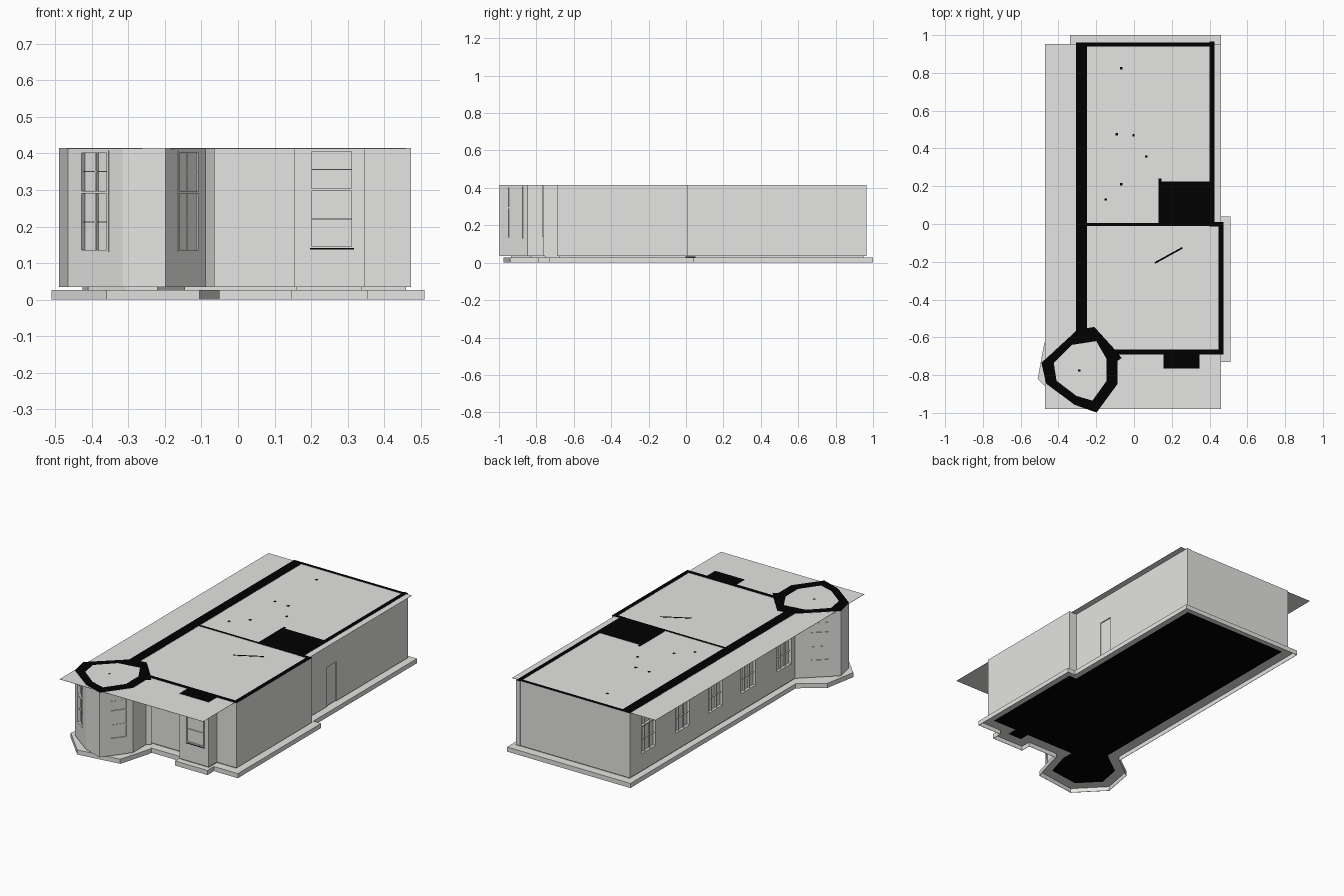
import bpy, bmesh
from math import atan2
from mathutils import Matrix, Vector

if "Cube" in bpy.data.objects:
    bpy.data.objects.remove(bpy.data.objects["Cube"])


def material(name, colour):
    m = bpy.data.materials.new(name)
    m.use_nodes = True
    m.diffuse_color = (*colour, 1)
    bsdf = m.node_tree.nodes["Principled BSDF"]
    bsdf.inputs["Base Color"].default_value = (*colour, 1)
    bsdf.inputs["Roughness"].default_value = 0.9
    return m


GREY = material("plaster grey", (0.78, 0.78, 0.765))
BLACK = material("section black", (0, 0, 0))
FLOOR, TOP = 0.035, 0.415


def finish(name, bm, mats):
    bmesh.ops.recalc_face_normals(bm, faces=bm.faces)
    mesh = bpy.data.meshes.new(name)
    bm.to_mesh(mesh)
    bm.free()
    for m in mats:
        mesh.materials.append(m)
    ob = bpy.data.objects.new(name, mesh)
    bpy.context.scene.collection.objects.link(ob)
    return ob


def prism_bm(points, z0, z1):
    bm = bmesh.new()
    face = bm.faces.new([bm.verts.new((x, y, z0)) for x, y in points])
    res = bmesh.ops.extrude_face_region(bm, geom=[face], use_keep_orig=True)
    for v in res["geom"]:
        if isinstance(v, bmesh.types.BMVert):
            v.co.z = z1
    bmesh.ops.recalc_face_normals(bm, faces=bm.faces)
    return bm


def prism(name, points, z0, z1, mats=(GREY,), black_top=False):
    bm = prism_bm(points, z0, z1)
    if black_top:
        mats = (GREY, BLACK)
        for f in bm.faces:
            f.material_index = int(f.normal.z > 0.9)
    return finish(name, bm, mats)


def rect(x0, x1, y0, y1):
    return [(x0, y0), (x1, y0), (x1, y1), (x0, y1)]


def wall(name, x0, x1, y0, y1):
    return prism(name, rect(x0, x1, y0, y1), FLOOR, TOP, black_top=True)


def add_box(bm, x0, x1, y0, y1, z0, z1, mat):
    c = Vector(((x0 + x1) / 2, (y0 + y1) / 2, (z0 + z1) / 2))
    size = Matrix.Diagonal((x1 - x0, y1 - y0, z1 - z0, 1))
    bmesh.ops.create_cube(bm, size=1, matrix=mat @ Matrix.Translation(c) @ size)


def pocket(host, p, q, at, width, z0, z1, depth):
    """Cut a recess into the host between wall points p and q; return its placement."""
    p, q = Vector(p), Vector(q)
    d, c = q - p, p.lerp(q, at)
    mat = Matrix.Translation((c.x, c.y, 0)) @ Matrix.Rotation(atan2(d.y, d.x), 4, "Z")
    bm = bmesh.new()
    add_box(bm, -width / 2, width / 2, -0.03, depth, z0, z1, mat)
    cutter = finish("cutter", bm, ())
    cutter.hide_render = True
    mod = host.modifiers.new("pocket", "BOOLEAN")
    mod.object, mod.operation, mod.solver = cutter, "DIFFERENCE", "EXACT"
    deps = bpy.context.evaluated_depsgraph_get()
    cut = bpy.data.meshes.new_from_object(host.evaluated_get(deps))
    host.modifiers.clear()
    host.data = cut
    bpy.data.objects.remove(cutter)
    return mat


def window(name, host, p, q, at, width, columns, rows, z0=0.13, z1=0.408, depth=0.015):
    """Recess with casing, meeting rail and glazing bars."""
    mat = pocket(host, p, q, at, width, z0, z1, depth)
    bm = bmesh.new()
    h, f, mid, bar = width / 2, 0.006, (z0 + z1) / 2 + 0.025, depth * 0.4
    for s in (-1, 1):
        a, b = sorted((s * h, s * (h - f)))
        add_box(bm, a, b, -0.002, depth, z0, z1, mat)
    for z in (z0, mid - f / 2, z1 - f):
        add_box(bm, -h, h, -0.001, depth, z, z + f, mat)
    for i in range(1, columns):
        x = -h + width * i / columns
        add_box(bm, x - 0.002, x + 0.002, bar, depth, z0, z1, mat)
    for lo, hi in ((z0, mid), (mid, z1)):
        for i in range(1, rows):
            z = lo + (hi - lo) * i / rows
            add_box(bm, -h, h, bar, depth, z - 0.0015, z + 0.0015, mat)
    finish(name, bm, (GREY,))


# plinth: a ledge with a thin skirt, hollow below, black under the rooms
plinth = [(-0.34, 1.0), (-0.34, -0.53), (-0.475, -0.63), (-0.51, -0.82), (-0.36, -0.975),
          (-0.105, -0.94), (-0.05, -0.75), (-0.05, -0.73), (0.145, -0.73), (0.145, -0.79),
          (0.355, -0.79), (0.355, -0.73), (0.51, -0.73), (0.51, 0.04), (0.46, 0.04), (0.46, 1.0)]
bm = prism_bm(plinth, 0, 0.027)
under = [f for f in bm.faces if f.normal.z < -0.9]
for inset, height in ((0.002, 0), (0.0005, 0.025), (0.0575, 0.025)):
    bmesh.ops.inset_region(bm, faces=under, thickness=inset, use_even_offset=True)
    for v in under[0].verts:
        v.co.z = height
for f in under:
    f.material_index = 1
finish("plinth", bm, (GREY, BLACK))

# turret outline, anticlockwise
turret_plan = [(-0.49, -0.735), (-0.465, -0.845), (-0.315, -0.957), (-0.198, -0.998),
               (-0.088, -0.848), (-0.088, -0.725), (-0.065, -0.71), (-0.11, -0.655),
               (-0.21, -0.545), (-0.30, -0.56)]
turret_room = [(-0.425, -0.735), (-0.41, -0.83), (-0.305, -0.91), (-0.22, -0.935),
               (-0.145, -0.83), (-0.145, -0.715), (-0.2, -0.62), (-0.33, -0.64)]

# floor slabs, set in under the walls
prism("rear_floor", rect(-0.30, 0.41, 0, 0.95), 0.026, 0.037)
prism("front_floor", rect(-0.30, 0.46, -0.68, 0), 0.026, 0.037)
prism("turret_floor", turret_room, 0.026, 0.037)
prism("bay_floor", rect(0.16, 0.34, -0.755, -0.67), 0.026, 0.037)
prism("side_threshold", rect(0.41, 0.427, 0, 0.05), 0.026, 0.033, (BLACK,))

# ceiling sheet
prism("ceiling", rect(-0.47, 0.46, -0.98, 0.953), 0.4125, 0.414)

# walls
left_wall = wall("left_wall", -0.308, -0.248, -0.58, 0.96)
wall("back_wall", -0.308, 0.425, 0.94, 0.96)
right_wall = wall("rear_right_wall", 0.40, 0.425, 0, 0.965)
wall("partition", -0.25, 0.45, -0.01, 0.005)
wall("front_right_wall", 0.448, 0.474, -0.69, 0.01)
wall("return_wall", 0.40, 0.474, -0.012, 0.01)
wall("front_wall", -0.12, 0.474, -0.69, -0.665)
wall("stair_core", 0.13, 0.42, 0, 0.225)
wall("core_stub", 0.13, 0.145, 0.2, 0.24)
bay = wall("front_bay", 0.155, 0.346, -0.765, -0.67)
turret = prism("turret", turret_plan, FLOOR, TOP, black_top=True)
prism("turret_ceiling", turret_room, 0.41, 0.4153)

# windows; two of the turret's are nearly flush
for i, y in enumerate((0.79, 0.475, 0.17, -0.135, -0.465)):
    window(f"side_window_{i + 1}", left_wall, (-0.308, y + 0.1), (-0.308, y - 0.1), 0.5, 0.145, 3, 2)
for name, edge, at, width, depth in (("turret_left_window", 1, 0.48, 0.098, 0.015),
                                     ("turret_right_window", 3, 0.57, 0.1, 0.004),
                                     ("turret_rear_window", 9, 0.56, 0.107, 0.003)):
    p, q = turret_plan[edge], turret_plan[(edge + 1) % len(turret_plan)]
    window(name, turret, p, q, at, width, 2, 2, depth=depth)
window("bay_window", bay, (0.155, -0.765), (0.346, -0.765), 0.535, 0.12, 1, 2,
       z0=0.14, z1=0.411, depth=0.008)
prism("bay_sill_gap", rect(0.197, 0.317, -0.768, -0.76), 0.137, 0.141, (BLACK,))

# side door recess
pocket(right_wall, (0.425, 0.2), (0.425, 0.32), 0.5, 0.085, 0.02, 0.265, 0.006)

# open door leaf and ceiling points
prism("door_leaf", [(0.113, -0.21), (0.258, -0.13), (0.254, -0.122), (0.109, -0.202)],
      0.40, TOP, (BLACK,))
spots = ((-0.068, 0.825), (-0.092, 0.475), (-0.003, 0.47), (0.065, 0.357),
         (-0.068, 0.21), (-0.15, 0.13), (-0.29, -0.776))
for i, (x, y) in enumerate(spots):
    r = 0.006
    prism(f"ceiling_point_{i + 1}", rect(x - r, x + r, y - r, y + r), 0.40, 0.4156, (BLACK,))
